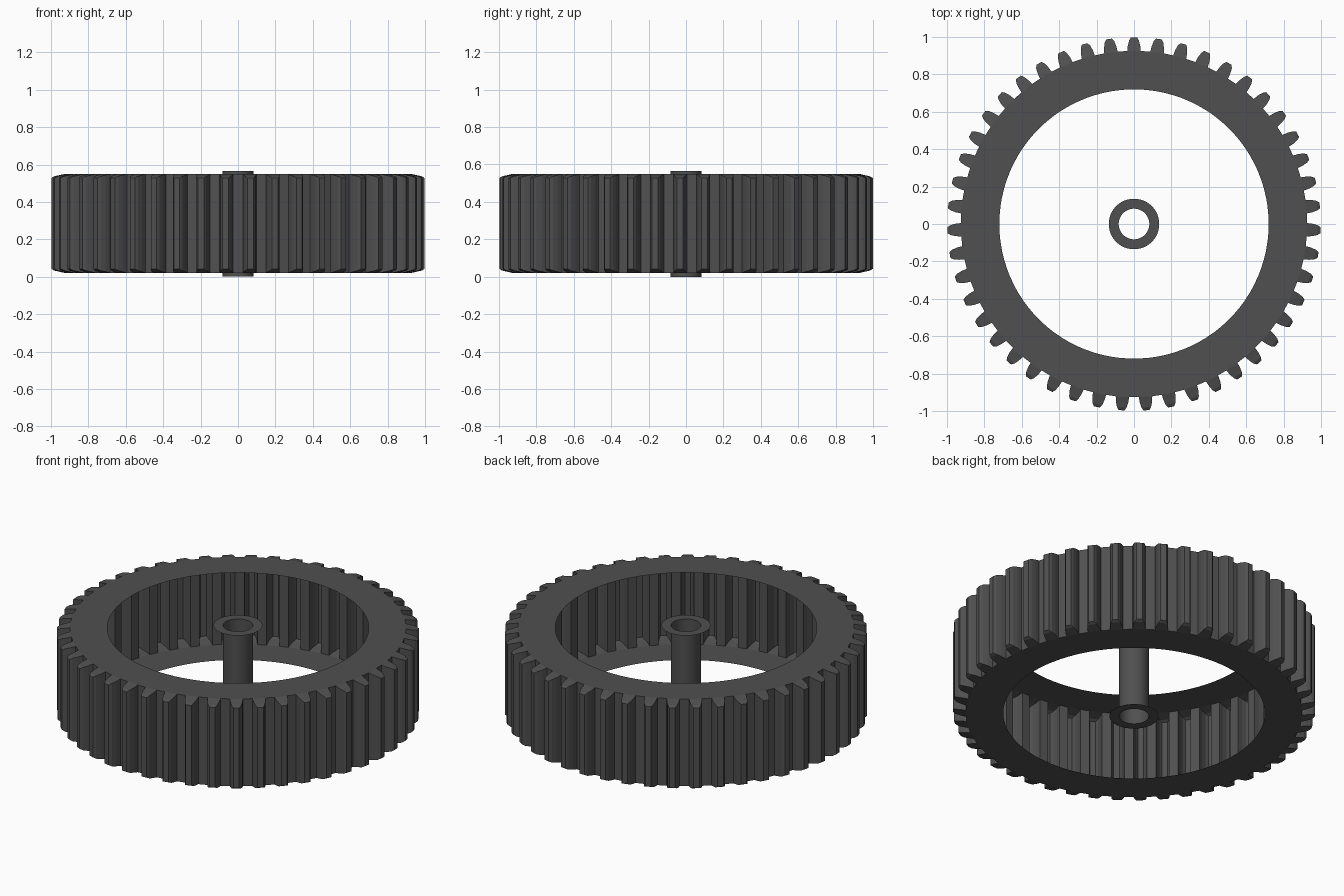
import bpy, bmesh
from math import sin, cos, pi, tau

if "Cube" in bpy.data.objects:
    bpy.data.objects.remove(bpy.data.objects["Cube"])

TEETH = 47
Z_LOW, Z_HIGH = 0.02, 0.55      # gear rim
HUB_HEIGHT = 0.566
HOLE_RADIUS = 0.72
# half of a tooth: half width, radius, end bevel drop
HALF_TOOTH = [(0.036, 0.925, 0.0), (0.033, 0.955, 0.007),
              (0.026, 0.982, 0.013), (0.016, 0.998, 0.022)]
TOOTH = [(-w, r, d) for w, r, d in HALF_TOOTH] + HALF_TOOTH[::-1]

dark = bpy.data.materials.new("dark_grey")
dark.diffuse_color = (0.08, 0.08, 0.08, 1)
dark.use_nodes = True
dark.node_tree.nodes["Principled BSDF"].inputs["Base Color"].default_value = dark.diffuse_color


def finish(bm, name):
    mesh = bpy.data.meshes.new(name)
    bm.to_mesh(mesh)
    bm.free()
    mesh.materials.append(dark)
    obj = bpy.data.objects.new(name, mesh)
    bpy.context.collection.objects.link(obj)
    return obj


# Hollow toothed rim with a flat ring on each end
bm = bmesh.new()


def end_loops(z, direction):
    outer, inner = [], []
    for i in range(TEETH):
        a = pi / 2 - i * tau / TEETH
        c, s = cos(a), sin(a)
        for w, r, drop in TOOTH:
            outer.append(bm.verts.new((r * c + w * s, r * s - w * c, z - direction * drop)))
        for w in (TOOTH[0][0], TOOTH[-1][0]):
            b = a - w / 0.925
            inner.append(bm.verts.new((HOLE_RADIUS * cos(b), HOLE_RADIUS * sin(b), z)))
    return outer, inner


low = end_loops(Z_LOW, -1)
high = end_loops(Z_HIGH, 1)
n = len(low[0])
for i in range(n):
    j = (i + 1) % n
    bm.faces.new((low[0][i], low[0][j], high[0][j], high[0][i]))
step = len(TOOTH)
for outer, inner in (low, high):
    for t in range(TEETH):
        k = t * step
        # bevelled tooth end
        for p in range(step // 2 - 1):
            bm.faces.new((outer[k + p], outer[k + p + 1],
                          outer[k + step - 2 - p], outer[k + step - 1 - p]))
        # flat ring behind the tooth and behind the gap
        k2, m = (k + step) % n, (2 * t + 2) % (2 * TEETH)
        bm.faces.new((inner[2 * t], inner[2 * t + 1], outer[k + step - 1], outer[k]))
        bm.faces.new((inner[2 * t + 1], inner[m], outer[k2], outer[k + step - 1]))
bmesh.ops.recalc_face_normals(bm, faces=bm.faces)
finish(bm, "gear_rim")


# Hub: open tube and two thin collars
def circle(bm, r, z, sides=48):
    return [bm.verts.new((r * cos(i * tau / sides), r * sin(i * tau / sides), z))
            for i in range(sides)]


def bridge(bm, a, b, smooth=False):
    for i in range(len(a)):
        j = (i + 1) % len(a)
        bm.faces.new((a[i], a[j], b[j], b[i])).smooth = smooth


bm = bmesh.new()
bridge(bm, circle(bm, 0.082, 0), circle(bm, 0.082, HUB_HEIGHT), True)
finish(bm, "hub_tube")

bm = bmesh.new()
bridge(bm, circle(bm, 0.135, HUB_HEIGHT), circle(bm, 0.082, HUB_HEIGHT))
finish(bm, "hub_collar_top")

bm = bmesh.new()
bridge(bm, circle(bm, 0.082, 0), circle(bm, 0.135, 0))
finish(bm, "hub_collar_bottom")
